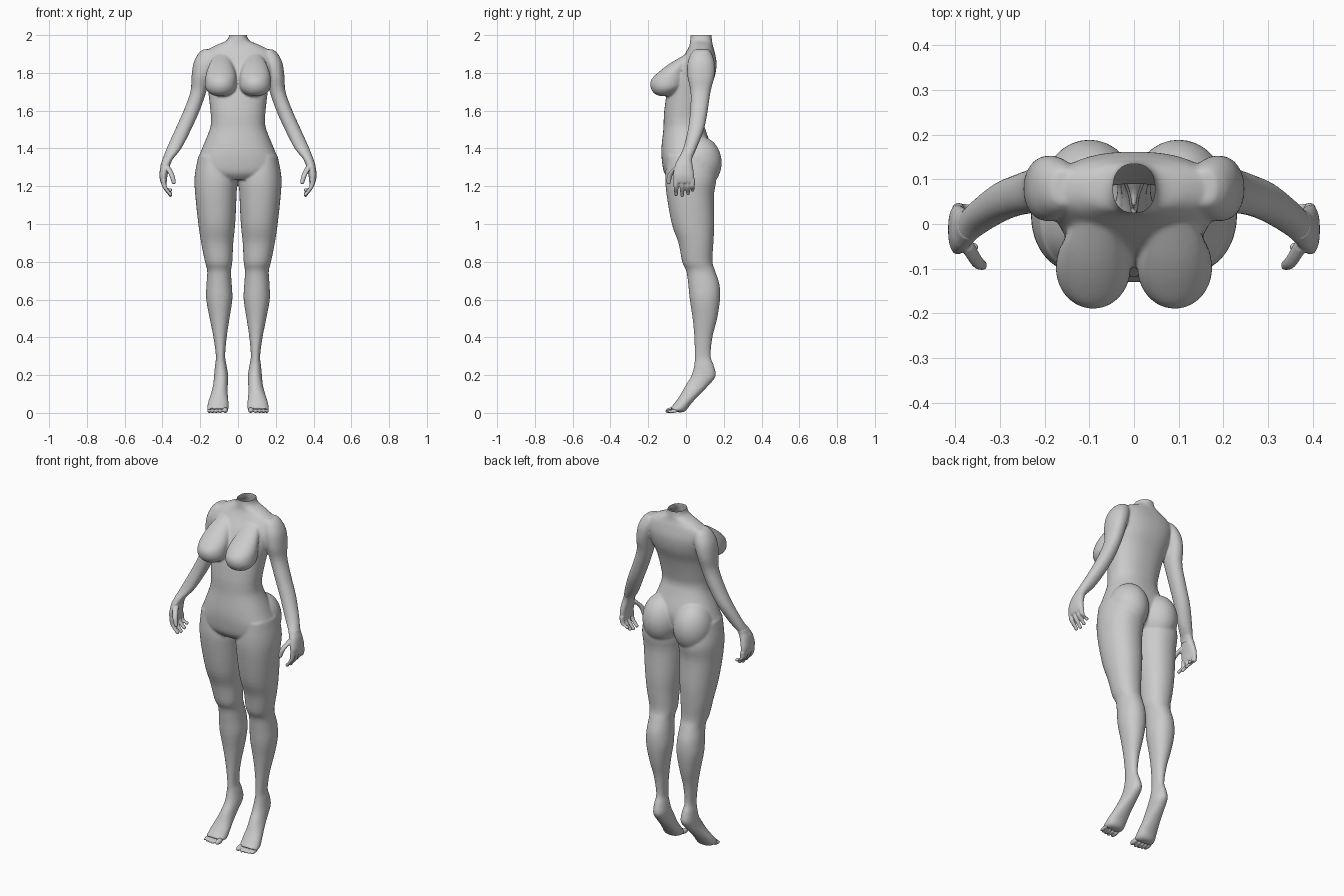
import bpy, bmesh, math
from mathutils import Matrix, Vector

if "Cube" in bpy.data.objects:
    bpy.data.objects.remove(bpy.data.objects["Cube"])

skin = bpy.data.materials.new("plain grey")
skin.diffuse_color = (0.6, 0.6, 0.6, 1)
skin.use_nodes = True
skin.node_tree.nodes["Principled BSDF"].inputs["Base Color"].default_value = skin.diffuse_color


def catmull(rows, steps):
    """Smoothly interpolate rows of section values."""
    out = []
    for i in range(len(rows) - 1):
        a, b, c, d = rows[max(i - 1, 0)], rows[i], rows[i + 1], rows[min(i + 2, len(rows) - 1)]
        for k in range(steps):
            t = k / steps
            out.append([0.5 * (2 * q + (r - p) * t + (2 * p - 5 * q + 4 * r - s) * t * t
                               + (3 * q - p - 3 * r + s) * t ** 3) for p, q, r, s in zip(a, b, c, d)])
    out.append(list(rows[-1]))
    return out


def loft(bm, rows, side=1, power=2.15, n=40, steps=4):
    """Loft rows of (z, x_in, x_out, y_front, y_back[, z_back]) into a closed skin."""
    rows = [r if len(r) == 6 else (*r, r[0]) for r in rows]
    rings = []
    for zf, x0, x1, yf, yb, zb in catmull(rows, steps):
        ring = []
        for k in range(n):
            a = 2 * math.pi * k / n
            c = math.copysign(abs(math.cos(a)) ** (2 / power), math.cos(a))
            s = math.copysign(abs(math.sin(a)) ** (2 / power), math.sin(a))
            t = (s + 1) / 2
            ring.append(bm.verts.new((side * ((x0 + x1) / 2 + c * (x1 - x0) / 2),
                                      yf + (yb - yf) * t, zf + (zb - zf) * t)))
        rings.append(ring)
    for a, b in zip(rings, rings[1:]):
        for k in range(n):
            j = (k + 1) % n
            bm.faces.new((a[k], a[j], b[j], b[k]))
    bm.faces.new(rings[0])
    bm.faces.new(rings[-1])


def ball(bm, loc, radii, side=1, tilt=0):
    m = (Matrix.Translation((loc[0] * side, loc[1], loc[2])) @ Matrix.Rotation(tilt, 4, 'X')
         @ Matrix.Diagonal((*radii, 1)))
    bmesh.ops.create_uvsphere(bm, u_segments=32, v_segments=20, radius=1, matrix=m)


def finger(bm, pts, r, side):
    """Tapered finger through the points, rounded at its tip."""
    rows = [(z, x - r * f, x + r * f, y - r * f, y + r * f)
            for (x, y, z), f in zip(pts, (1.1, 1, 0.8))]
    loft(bm, rows, side, 2, 16)
    ball(bm, pts[-1], (r * 0.8,) * 3, side)


def finish(name, bm, voxel, smooth):
    """Fuse the overlapping volumes into one smooth skin."""
    bmesh.ops.recalc_face_normals(bm, faces=bm.faces)
    me = bpy.data.meshes.new(name)
    bm.to_mesh(me)
    bm.free()
    ob = bpy.data.objects.new(name, me)
    bpy.context.collection.objects.link(ob)
    me.materials.append(skin)
    bpy.context.view_layer.objects.active = ob
    ob.select_set(True)
    mod = ob.modifiers.new("fuse", 'REMESH')
    mod.mode = 'VOXEL'
    mod.voxel_size = voxel
    mod.use_smooth_shade = True
    bpy.ops.object.modifier_apply(modifier="fuse")
    mod = ob.modifiers.new("soften", 'SMOOTH')
    mod.iterations = smooth
    bpy.ops.object.modifier_apply(modifier="soften")
    ob.data.polygons.foreach_set("use_smooth", [True] * len(ob.data.polygons))
    if not ob.data.materials:
        ob.data.materials.append(skin)
    ob.select_set(False)
    return ob


# Torso: half width, front, back at each height
body = bmesh.new()
torso = [(2.05, .046, .025, .135), (2.0, .047, .025, .135), (1.97, .062, .022, .138),
         (1.945, .12, .018, .142), (1.91, .175, 0, .152), (1.85, .188, -.04, .162),
         (1.78, .175, -.075, .152), (1.7, .158, -.1, .122), (1.6, .146, -.115, .096),
         (1.55, .143, -.118, .09), (1.5, .15, -.12, .103), (1.4, .19, -.13, .135),
         (1.33, .215, -.127, .13), (1.27, .2, -.115, .11), (1.235, .12, -.085, .07)]
loft(body, [(z, -w, w, f, b) for z, w, f, b in torso], 1, 2.3, 64)

leg = [(1.36, .06, .21, -.1, .13), (1.25, .008, .23, -.11, .16), (1.15, .008, .226, -.102, .148),
       (1.0, .015, .21, -.075, .15), (.9, .025, .195, -.04, .145), (.8, .03, .175, -.02, .14),
       (.75, .037, .163, .002, .155), (.68, .033, .167, .012, .177), (.6, .03, .168, .02, .18),
       (.5, .045, .15, .035, .165), (.4, .06, .13, .044, .14), (.3, .068, .117, .046, .131),
       (.25, .06, .122, .043, .148), (.195, .052, .127, .028, .157),
       # foot on tiptoe: instep and sole heights differ
       (.145, .054, .132, -.003, .122, .148), (.1, .054, .145, -.027, .07, .095),
       (.066, .05, .158, -.05, .025, .046), (.042, .05, .164, -.069, -.005, .008),
       (.026, .055, .162, -.084, -.04, .002)]
arm = [(1.925, .13, .185, .045, .12), (1.9, .12, .212, .025, .137), (1.85, .13, .236, .008, .152),
       (1.78, .15, .246, .008, .15), (1.7, .168, .252, .024, .13), (1.6, .203, .288, .022, .115),
       (1.5, .248, .333, .01, .095), (1.4, .3, .378, -.015, .056), (1.34, .348, .4, -.045, .03),
       (1.32, .352, .403, -.05, .03)]
breast = [(1.9, .05, .12, 0, .05), (1.85, .03, .15, -.085, .02), (1.8, .013, .168, -.15, 0),
          (1.76, .008, .174, -.186, 0), (1.72, .011, .172, -.187, -.02),
          (1.69, .035, .148, -.167, -.06), (1.677, .065, .115, -.135, -.09)]
for s in (1, -1):
    loft(body, leg, s)
    loft(body, arm, s)
    loft(body, breast, s, 2)
    ball(body, (.1, .07, 1.325), (.107, .119, .14), s)   # buttock
figure = finish("body", body, .006, 8)

# Open the neck at the top
bm = bmesh.new()
bm.from_mesh(figure.data)
bmesh.ops.bisect_plane(bm, geom=bm.verts[:] + bm.edges[:] + bm.faces[:], plane_co=(0, 0, 2),
                       plane_no=(0, 0, 1), clear_outer=True)
bm.to_mesh(figure.data)
bm.free()

# Hands with curled fingers and a thumb
hands = bmesh.new()
palm = [(1.36, .335, .394, -.034, .035), (1.335, .35, .402, -.047, .032), (1.31, .36, .41, -.058, .035),
        (1.26, .373, .416, -.068, .043), (1.225, .377, .411, -.064, .044), (1.215, .38, .405, -.058, .04)]
for s in (1, -1):
    loft(hands, palm, s, 2.3)
    for y, ty, tz in ((-.054, -.052, 1.157), (-.022, -.02, 1.153), (.008, .01, 1.162), (.034, .034, 1.18)):
        finger(hands, [(.394, y, 1.235), (.388, (y + ty) / 2, 1.195), (.358, ty, tz)], .0125, s)
    finger(hands, [(.375, -.045, 1.305), (.352, -.083, 1.262), (.34, -.092, 1.222)], .0145, s)
finish("hands", hands, .004, 3)

# Toes, largest on the inside
toes = bmesh.new()
for s in (1, -1):
    for x, y, r in ((.068, -.079, .017), (.094, -.081, .013), (.115, -.078, .012),
                    (.135, -.073, .012), (.153, -.066, .011)):
        ball(toes, (x, y, r * .85), (r * .85, .03, r * .85), s, .12)
finish("toes", toes, .004, 2)
